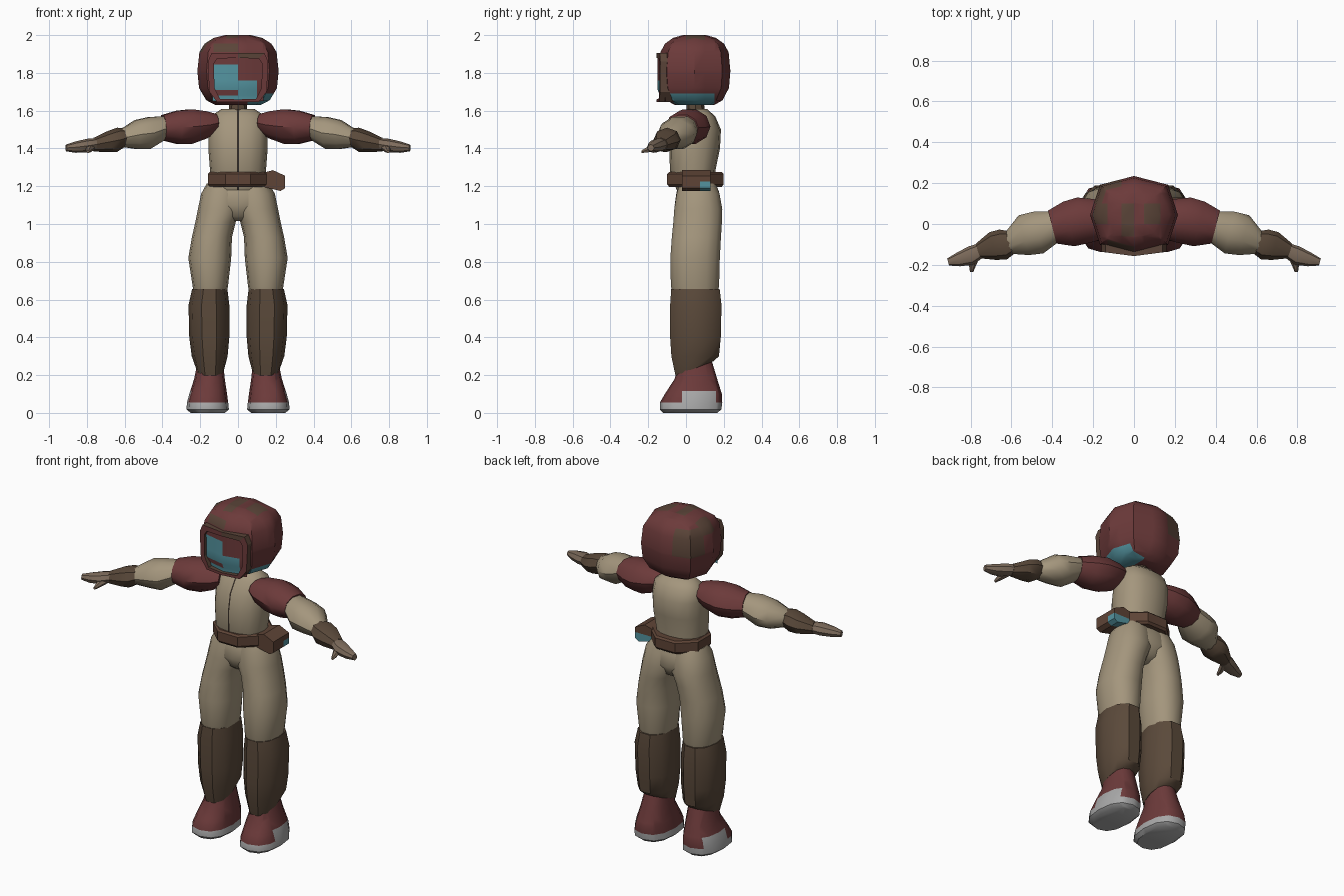
import bpy, bmesh, math
from mathutils import Vector

if "Cube" in bpy.data.objects:
    bpy.data.objects.remove(bpy.data.objects["Cube"])


def material(name, rgb):
    m = bpy.data.materials.new(name)
    lin = [((c / 255 + 0.055) / 1.055) ** 2.4 for c in rgb]
    m.diffuse_color = (*lin, 1)
    m.use_nodes = True
    m.node_tree.nodes["Principled BSDF"].inputs["Base Color"].default_value = m.diffuse_color
    return m


RED = material("dark red", (108, 58, 58))
TAN = material("tan cloth", (164, 150, 125))
BROWN = material("dark brown", (90, 73, 58))
SKIN = material("hand brown", (126, 108, 92))
TEAL = material("teal", (84, 148, 160))
GREY = material("sole grey", (168, 168, 168))
BELT = material("belt brown", (94, 68, 54))
OLIVE = material("patch brown", (90, 68, 56))
DARK = material("zip dark", (52, 43, 36))


def finish(bm, name, mats, rule=None, cuts=(), angle=40):
    """Cut the mesh along (axis, value) planes, colour faces by rule, smooth."""
    for axis, value in cuts:
        no = Vector([float(i == axis) for i in range(3)])
        bmesh.ops.bisect_plane(bm, geom=bm.verts[:] + bm.edges[:] + bm.faces[:],
                               plane_co=no * value, plane_no=no, dist=1e-5)
    bmesh.ops.recalc_face_normals(bm, faces=bm.faces[:])
    if rule:
        for f in bm.faces:
            f.material_index = rule(f.calc_center_median(), f.normal)
    me = bpy.data.meshes.new(name)
    bm.to_mesh(me)
    bm.free()
    for m in mats:
        me.materials.append(m)
    ob = bpy.data.objects.new(name, me)
    bpy.context.collection.objects.link(ob)
    bpy.ops.object.select_all(action='DESELECT')
    ob.select_set(True)
    bpy.context.view_layer.objects.active = ob
    bpy.ops.object.shade_smooth_by_angle(angle=math.radians(angle))
    return ob


def loft(name, rings, mats, n=12, power=2.0, phase=0.0, **kw):
    """Skin rings given as (centre, u, v) with superellipse sections."""
    bm = bmesh.new()
    loops = []
    for c, u, v in rings:
        loop = []
        for i in range(n):
            a = 2 * math.pi * i / n + phase
            ca, sa = math.cos(a), math.sin(a)
            p = Vector(c) + Vector(u) * math.copysign(abs(ca) ** (2 / power), ca) \
                + Vector(v) * math.copysign(abs(sa) ** (2 / power), sa)
            loop.append(bm.verts.new(p))
        loops.append(loop)
    for a, b in zip(loops, loops[1:]):
        for i in range(n):
            j = (i + 1) % n
            bm.faces.new((a[i], a[j], b[j], b[i]))
    bm.faces.new(loops[0])
    bm.faces.new(loops[-1])
    return finish(bm, name, mats, **kw)


def upright(spans, s=1, tilt=0):
    """Rings from (z, x0, x1, y0, y1) extents; s mirrors in x."""
    return [((s * (a + b) / 2, (c + d) / 2, z), ((b - a) / 2, 0, 0), (0, (d - c) / 2, tilt if i == 0 else 0))
            for i, (z, a, b, c, d) in enumerate(spans)]


def limb(pts, s):
    """Rings across a sideways path of (x, y, z, ry, rz)."""
    return [((s * x, y, z), (s * 0.25 * ry, 0.97 * ry, 0), (0, 0, rz)) for x, y, z, ry, rz in pts]


# Helmet
def helmet_rule(c, n):
    x, y, z = c
    if x > 0.05 and z < 1.69 and -0.1 < y < 0.15:
        return 2
    top = z > 1.93 and ((-0.06 < x < 0 and -0.06 < y < 0.1) or (0.05 < x < 0.13 and 0 < y < 0.1))
    side = x < -0.13 and 0 < y < 0.1 and z > 1.91
    brow = -0.13 < x < 0 and y < -0.06 and 1.91 < z < 1.955
    back = x < -0.06 and y > 0.1 and 1.8 < z < 1.955
    return 1 if top or side or brow or back else 0


shell = [(1.63, 0.55), (1.655, 0.78), (1.72, 0.96), (1.81, 1), (1.91, 0.95),
         (1.955, 0.82), (1.985, 0.6), (2.0, 0.32)]
loft("helmet", [((0, 0.045, z), (0.215 * k, 0, 0), (0, 0.19 * k, 0)) for z, k in shell],
     [RED, OLIVE, TEAL], n=8, power=2.7, rule=helmet_rule, angle=35,
     cuts=[(0, v) for v in (-0.13, -0.06, 0, 0.05, 0.13)] + [(1, v) for v in (-0.06, 0, 0.1, 0.15)]
     + [(2, 1.69), (2, 1.8)])

# Visor of flat coloured panes
bm = bmesh.new()
xs, zs = (-0.135, 0, 0.1, 0.135), (1.65, 1.68, 1.71, 1.76, 1.845, 1.89)
g = [[bm.verts.new((x, -0.15 + 0.22 * abs(x) + (0.012 if z < 1.69 else 0), z)) for x in xs] for z in zs]
for r0, r1 in zip(g, g[1:]):
    for i in range(3):
        bm.faces.new((r0[i], r0[i + 1], r1[i + 1], r1[i]))


def visor_rule(c, n):
    if c.x < 0:
        return 1 if 1.71 < c.z < 1.845 or c.z < 1.68 else 0
    return 1 if c.z < 1.76 and c.x < 0.1 else 0


finish(bm, "visor", [RED, TEAL], rule=visor_rule)

# Raised frame around the visor
half_out = [(0, 1.905), (0.14, 1.905), (0.16, 1.86), (0.152, 1.70), (0.11, 1.645), (0, 1.645)]
half_in = [(0, 1.88), (0.11, 1.875), (0.127, 1.85), (0.125, 1.72), (0.095, 1.662), (0, 1.66)]
bm = bmesh.new()
loops = []
for half, depth in ((half_out, 0), (half_in, 0), (half_in, 0.06), (half_out, 0.08)):
    full = half + [(-x, z) for x, z in half[-2:0:-1]]
    loops.append([bm.verts.new((x, -0.157 + 0.13 * abs(x) + depth, z)) for x, z in full])
for a, b in zip(loops, loops[1:] + loops[:1]):
    for i in range(len(a)):
        j = (i + 1) % len(a)
        bm.faces.new((a[i], a[j], b[j], b[i]))
finish(bm, "visor_frame", [RED, OLIVE], angle=20,
       rule=lambda c, n: 1 if abs(n.y) < 0.7 or (c.z > 1.88 and c.x > 0) else 0)

# Neck and torso
loft("neck", upright([(1.56, -0.05, 0.05, 0, 0.1), (1.66, -0.045, 0.045, 0.005, 0.095)]), [BROWN], n=8)
torso = [(1.18, -0.135, 0.135, -0.05, 0.16), (1.28, -0.148, 0.148, -0.085, 0.155),
         (1.40, -0.157, 0.157, -0.088, 0.18), (1.50, -0.157, 0.157, -0.07, 0.185),
         (1.57, -0.145, 0.145, -0.025, 0.155), (1.61, -0.085, 0.085, 0.01, 0.11)]
loft("torso", upright(torso), [TAN], n=16, power=2.3, angle=50)

# Front zip
bm = bmesh.new()
rows = [[bm.verts.new((x, y0 - 0.003, z)) for x in (-0.004, 0.004)] for z, _, _, y0, _ in torso]
for a, b in zip(rows, rows[1:]):
    bm.faces.new((a[0], a[1], b[1], b[0]))
finish(bm, "zip", [DARK])

# Belt and pouch
loft("belt", [((0, 0.05, z), (0.173 * k, 0, 0), (0, 0.162 * k, 0))
              for z, k in ((1.197, 0.93), (1.21, 1), (1.265, 1), (1.275, 0.93))],
     [BELT], n=8, phase=math.pi / 8, angle=20)
bm = bmesh.new()
outline = [(0.13, 1.27), (0.185, 1.285), (0.25, 1.255), (0.25, 1.19), (0.225, 1.175), (0.14, 1.195)]
ends = [[bm.verts.new((x, y, z)) for x, z in outline] for y in (-0.02, 0.13)]
for e in ends:
    bm.faces.new(e)
for i in range(6):
    j = (i + 1) % 6
    bm.faces.new((ends[0][i], ends[0][j], ends[1][j], ends[1][i]))
finish(bm, "pouch", [BELT, TEAL], cuts=[(1, 0.075), (2, 1.225)], angle=20,
       rule=lambda c, n: 1 if c.y > 0.075 and c.z < 1.225 else 0)

# Pelvis joining the legs
loft("pelvis", upright([(1.015, -0.05, 0.05, 0.0, 0.11), (1.04, -0.11, 0.11, -0.035, 0.155),
                        (1.10, -0.19, 0.19, -0.06, 0.185), (1.17, -0.185, 0.185, -0.05, 0.175),
                        (1.22, -0.14, 0.14, -0.03, 0.155)]), [TAN], n=16, power=2.3, angle=60)

for s, side in ((1, "right"), (-1, "left")):
    # Trouser leg, boot and shoe
    loft("trouser_leg_" + side, upright([
        (0.63, 0.062, 0.235, -0.07, 0.165), (0.67, 0.053, 0.24, -0.083, 0.178),
        (0.82, 0.036, 0.263, -0.086, 0.182), (0.93, 0.032, 0.244, -0.078, 0.188),
        (1.01, 0.012, 0.226, -0.07, 0.193), (1.08, -0.02, 0.212, -0.065, 0.195),
        (1.16, -0.02, 0.195, -0.052, 0.18), (1.215, -0.02, 0.165, -0.035, 0.16)], s),
        [TAN], n=14, power=2.2, angle=60)
    loft("boot_" + side, upright([
        (0.235, 0.072, 0.222, -0.06, 0.15), (0.30, 0.055, 0.245, -0.083, 0.18),
        (0.40, 0.046, 0.258, -0.09, 0.19), (0.57, 0.046, 0.262, -0.09, 0.194),
        (0.655, 0.056, 0.243, -0.084, 0.184)], s, tilt=0.04),
        [BROWN], n=10, power=2.3, angle=40)
    loft("shoe_" + side, upright([
        (0.0, 0.07, 0.25, -0.12, 0.165), (0.018, 0.048, 0.273, -0.138, 0.187),
        (0.055, 0.052, 0.27, -0.138, 0.192), (0.10, 0.058, 0.258, -0.112, 0.19),
        (0.18, 0.07, 0.232, -0.06, 0.165), (0.28, 0.08, 0.212, -0.035, 0.135)], s),
        [RED, GREY], n=12, power=2.4, angle=40,
        cuts=[(2, 0.117), (1, -0.02), (1, 0.16), (0, s * 0.2)],
        rule=lambda c, n: 1 if c.z < 0.055 or (c.z < 0.117 and abs(c.x) > 0.2 and -0.02 < c.y < 0.16) else 0)

    # Arm segments and hand
    loft("upper_arm_" + side, limb([
        (0.12, 0.03, 1.535, 0.075, 0.05), (0.17, 0.025, 1.525, 0.1, 0.075),
        (0.25, 0.018, 1.516, 0.115, 0.096), (0.32, 0.0, 1.512, 0.112, 0.092),
        (0.40, -0.015, 1.51, 0.083, 0.07)], s), [RED], n=10, angle=40)
    loft("forearm_" + side, limb([
        (0.385, -0.012, 1.51, 0.076, 0.064), (0.47, -0.042, 1.482, 0.105, 0.088),
        (0.54, -0.055, 1.474, 0.1, 0.08), (0.62, -0.095, 1.455, 0.052, 0.048)], s), [TAN], n=10, angle=40)
    loft("glove_cuff_" + side, limb([
        (0.58, -0.085, 1.462, 0.048, 0.042), (0.64, -0.1, 1.446, 0.075, 0.064),
        (0.69, -0.108, 1.436, 0.07, 0.056), (0.765, -0.132, 1.42, 0.037, 0.036)], s), [BROWN], n=8, angle=40)
    loft("hand_" + side, limb([
        (0.74, -0.125, 1.424, 0.035, 0.032), (0.80, -0.155, 1.415, 0.046, 0.036),
        (0.86, -0.174, 1.407, 0.034, 0.03), (0.91, -0.186, 1.403, 0.018, 0.018)], s), [SKIN], n=8, angle=40)
    loft("thumb_" + side, [((s * 0.775, -0.155, 1.41), (0.024, 0, 0), (0, 0, 0.022)),
                           ((s * 0.79, -0.2, 1.395), (0.018, 0, 0), (0, 0, 0.018)),
                           ((s * 0.795, -0.235, 1.383), (0.008, 0, 0), (0, 0, 0.008))],
         [SKIN], n=6, angle=40)
